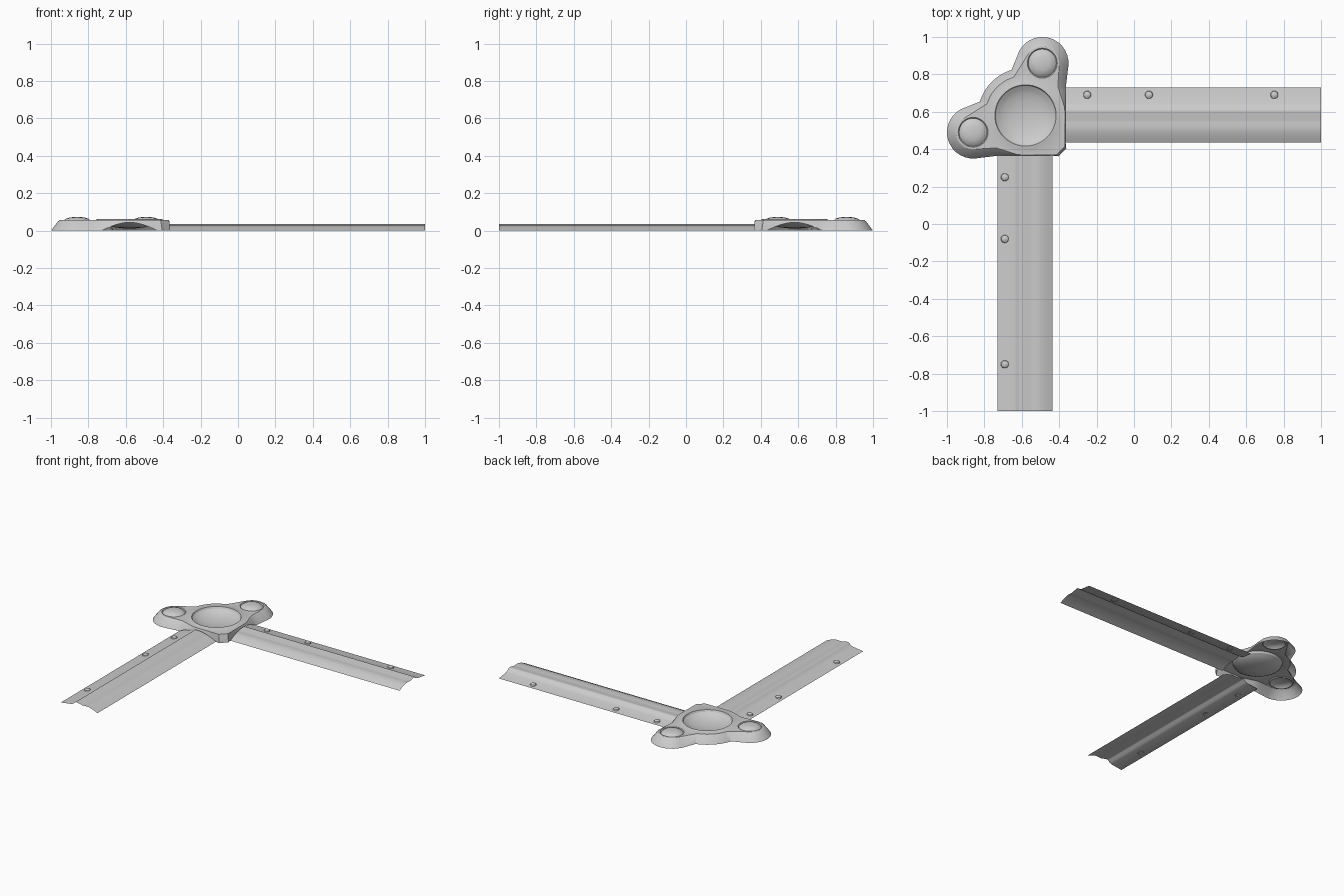
import bpy, bmesh, math
from math import sin, cos, radians, pi

if "Cube" in bpy.data.objects:
    bpy.data.objects.remove(bpy.data.objects["Cube"])

TOP = 0.058
CENTRE = (-0.58, 0.58)
LOBES = [(-0.49, 0.86), (-0.86, 0.49)]
DISH = [(.18, TOP), (.173, .061), (.164, .061), (.158, .049), (.14, .038), (.12, .028),
        (.08, .018), (.04, .013)]
STUD = [(.08, TOP), (.075, .052), (.071, .055), (.06, .064), (.04, .070), (.02, .0725)]


def flip(p):
    # reflection across the corner's diagonal
    return (-p[1], -p[0]) + tuple(p[2:])


def finish(name, bm, face_up=False):
    if face_up:
        bm.normal_update()
        bmesh.ops.reverse_faces(bm, faces=[f for f in bm.faces if f.normal.z < 0])
    me = bpy.data.meshes.new(name)
    bm.to_mesh(me)
    bm.free()
    ob = bpy.data.objects.new(name, me)
    bpy.context.collection.objects.link(ob)
    bpy.ops.object.select_all(action='DESELECT')
    bpy.context.view_layer.objects.active = ob
    ob.select_set(True)
    bpy.ops.object.shade_smooth_by_angle(angle=radians(30))
    return ob


def bridge(bm, a, b):
    n = len(a)
    for i in range(n):
        j = (i + 1) % n
        bm.faces.new((a[i], a[j], b[j], b[i]))


def revolve(bm, c, profile, tip, n):
    # rings from outside to a centre point; returns the outer ring
    rings = [[bm.verts.new((c[0] + r * cos(2 * pi * i / n), c[1] + r * sin(2 * pi * i / n), z))
              for i in range(n)] for r, z in profile]
    for a, b in zip(rings, rings[1:]):
        bridge(bm, a, b)
    p = bm.verts.new((c[0], c[1], tip))
    last = rings[-1]
    for i in range(n):
        bm.faces.new((last[i], last[(i + 1) % n], p))
    return rings[0]


def plate_outline():
    # half outline: (foot x, foot y, foot z) paired with (top x, top y)
    half = [((-.362, .405, 0), (-.37, .415))]
    for i in range(13):
        t = i / 12
        y = .43 + .30 * t
        tx = -.37 - max(0, y - .62) * .32
        half.append(((-.365, y, .044 * sin(pi * t)), (tx, y)))
    half.append(((-.36, .77, 0), (-.405, .77)))
    lx, ly = LOBES[0]
    for i in range(15):
        a = radians(-5 + 157 * i / 14)
        half.append(((lx + .14 * cos(a), ly + .14 * sin(a), 0),
                     (lx + .09 * cos(a), ly + .09 * sin(a))))
    for i in range(6):
        a = radians(107 + 28 * i / 5)
        half.append(((CENTRE[0] + .255 * cos(a), CENTRE[1] + .255 * sin(a), 0),
                     (CENTRE[0] + .215 * cos(a), CENTRE[1] + .215 * sin(a))))
    return half + [(flip(f), flip(t)) for f, t in reversed(half[:-1])]


# corner plate: hollow sloped shell with arched strip openings, dish and studs
bm = bmesh.new()
foot, mid, top = [], [], []
for f, t in plate_outline():
    foot.append(bm.verts.new(f))
    mid.append(bm.verts.new((f[0] + .75 * (t[0] - f[0]), f[1] + .75 * (t[1] - f[1]),
                             f[2] + .86 * (TOP - f[2]))))
    top.append(bm.verts.new((t[0], t[1], TOP)))
bridge(bm, foot, mid)
bridge(bm, mid, top)
loops = [top, revolve(bm, CENTRE, DISH, .011, 48)]
loops += [revolve(bm, c, STUD, .073, 32) for c in LOBES]
edges = [bm.edges.get((l[i], l[(i + 1) % len(l)])) for l in loops for i in range(len(l))]
fill = bmesh.ops.triangle_fill(bm, edges=edges, use_beauty=True, normal=(0, 0, 1))
bm.normal_update()
bmesh.ops.reverse_faces(bm, faces=[g for g in fill['geom']
                                   if isinstance(g, bmesh.types.BMFace) and g.normal.z < 0])
finish("corner_plate", bm)

# moulded strips: one open profile per arm
PROFILE = [(.73, .0), (.645, .012), (.63, .018), (.617, .031), (.61, .035), (.60, .035),
           (.555, .025), (.545, .025), (.52, .027), (.50, .025), (.47, .016), (.435, 0)]
same = lambda p: p
for side, place in (("back", same), ("left", flip)):
    bm = bmesh.new()
    rows = [[bm.verts.new(place((x, y, z))) for y, z in PROFILE] for x in (-.40, 1.0)]
    for i in range(len(PROFILE) - 1):
        bm.faces.new((rows[0][i], rows[0][i + 1], rows[1][i + 1], rows[1][i]))
    finish(side + "_strip", bm, True)

    # small round nail heads on the outer flange
    bm = bmesh.new()
    for x in (-.25, .08, .75):
        revolve(bm, place((x, .69)), [(.022, .003), (.019, .012), (.011, .017)], .019, 16)
    finish(side + "_nail_heads", bm, True)
